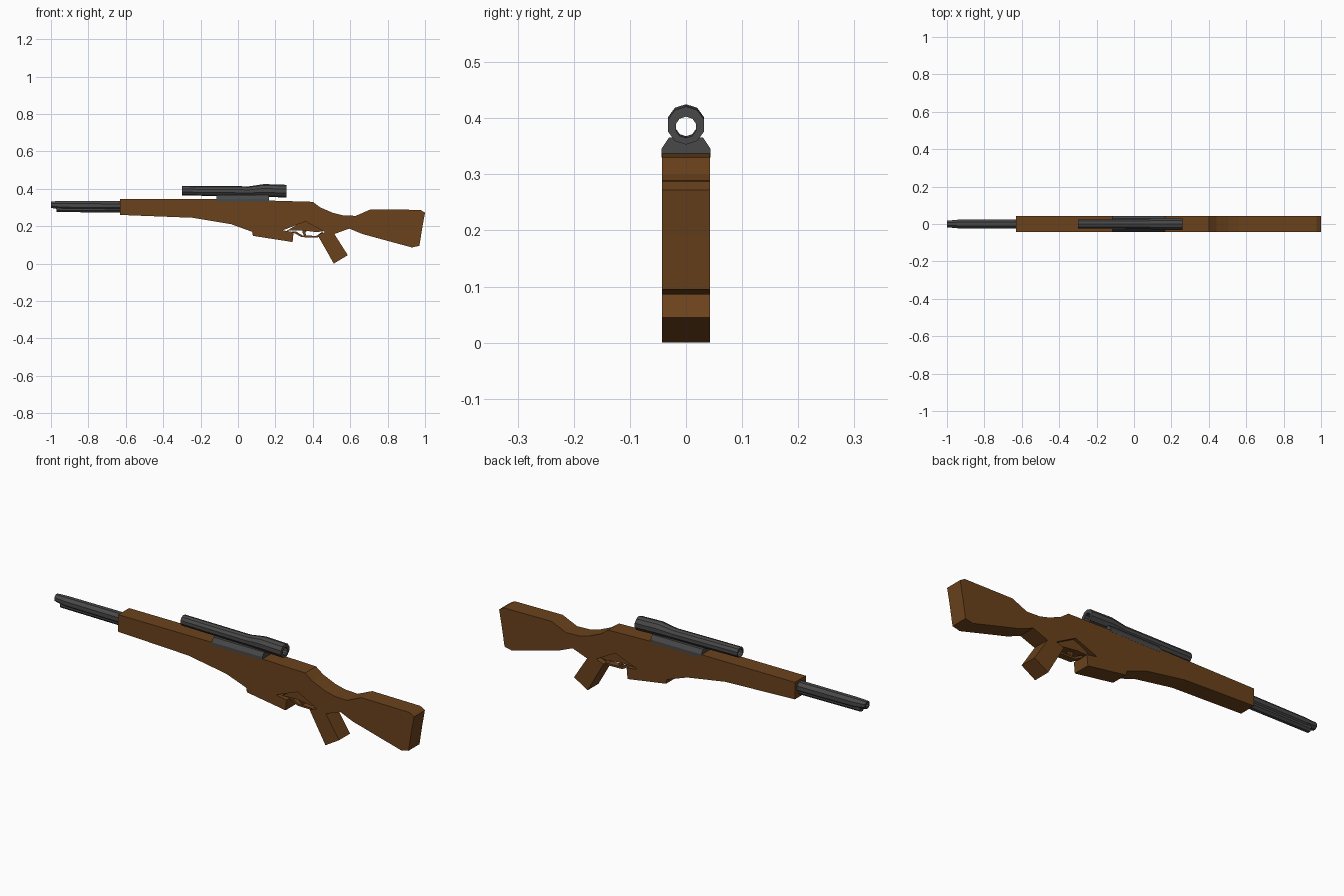
import bpy, bmesh
from math import sin, cos, pi

if "Cube" in bpy.data.objects:
    bpy.data.objects.remove(bpy.data.objects["Cube"])


def material(name, rgb):
    m = bpy.data.materials.new(name)
    m.diffuse_color = (*rgb, 1)
    m.use_nodes = True
    m.node_tree.nodes["Principled BSDF"].inputs["Base Color"].default_value = m.diffuse_color
    return m


WOOD = material("wood", (0.147, 0.055, 0.012))
STEEL = material("steel", (0.065, 0.065, 0.067))


def finish(name, bm, mat):
    bmesh.ops.recalc_face_normals(bm, faces=bm.faces)
    me = bpy.data.meshes.new(name)
    bm.to_mesh(me)
    bm.free()
    me.materials.append(mat)
    ob = bpy.data.objects.new(name, me)
    bpy.context.collection.objects.link(ob)
    return ob


def slab(name, outline, half, mat):
    """Side profile (x, z) extruded across y."""
    bm = bmesh.new()
    face = bm.faces.new([bm.verts.new((x, -half, z)) for x, z in outline])
    ext = bmesh.ops.extrude_face_region(bm, geom=[face])
    moved = [v for v in ext["geom"] if isinstance(v, bmesh.types.BMVert)]
    bmesh.ops.translate(bm, verts=moved, vec=(0, 2 * half, 0))
    bmesh.ops.triangulate(bm, faces=[f for f in bm.faces if len(f.verts) > 4])
    return finish(name, bm, mat)


def tube(name, rings, sides, mat, turn=pi / 2, loop=False):
    """Loft of rings (x, z, radius) along x; loop joins last ring to first."""
    bm = bmesh.new()
    loops = [[bm.verts.new((x, r * cos(turn + 2 * pi * i / sides),
                            z + r * sin(turn + 2 * pi * i / sides)))
              for i in range(sides)] for x, z, r in rings]
    pairs = list(zip(loops, loops[1:]))
    if loop:
        pairs.append((loops[-1], loops[0]))
    else:
        bm.faces.new(loops[0])
        bm.faces.new(loops[-1])
    for a, b in pairs:
        for i in range(sides):
            j = (i + 1) % sides
            bm.faces.new((a[i], a[j], b[j], b[i]))
    return finish(name, bm, mat)


# Wooden stock with magazine housing, pistol grip and butt
slab("stock", [
    (-0.63, 0.345), (-0.12, 0.345), (0.40, 0.33), (0.44, 0.30), (0.505, 0.272),
    (0.56, 0.258), (0.63, 0.255), (0.71, 0.29), (0.975, 0.287), (1.0, 0.272),
    (0.985, 0.19), (0.97, 0.095), (0.93, 0.086), (0.665, 0.158),
    (0.595, 0.187), (0.515, 0.158), (0.587, 0.045), (0.512, 0.0),
    (0.425, 0.153), (0.465, 0.168), (0.36, 0.225), (0.24, 0.178),
    (0.297, 0.168), (0.292, 0.115), (0.08, 0.148), (0.075, 0.17),
    (-0.035, 0.21), (-0.245, 0.245), (-0.63, 0.26)], 0.043, WOOD)

# Narrower web above the trigger
slab("trigger_web", [(0.26, 0.175), (0.36, 0.235), (0.47, 0.175),
                     (0.42, 0.168), (0.34, 0.178)], 0.028, WOOD)

# Trigger and guard strap
slab("trigger", [(0.345, 0.185), (0.375, 0.185), (0.36, 0.165),
                 (0.365, 0.148), (0.355, 0.148), (0.345, 0.165)], 0.008, WOOD)
slab("trigger_guard", [(0.285, 0.172), (0.31, 0.172), (0.345, 0.15),
                       (0.42, 0.148), (0.45, 0.17), (0.46, 0.16),
                       (0.425, 0.139), (0.34, 0.141)], 0.016, WOOD)

# Barrel with recessed muzzle, and the rod beneath
tube("barrel", [(-0.62, 0.309, 0.027), (-0.94, 0.311, 0.025), (-1.0, 0.315, 0.019),
                (-1.0, 0.315, 0.011), (-0.95, 0.315, 0.011)], 8, STEEL, pi / 8)
tube("under_barrel_tube", [(-0.62, 0.291, 0.02), (-0.97, 0.292, 0.018)],
     8, STEEL, pi / 8)

# Hollow scope tube, wider at the eyepiece
tube("scope", [(-0.30, 0.390, 0.026), (0.06, 0.386, 0.027), (0.14, 0.391, 0.034),
               (0.26, 0.387, 0.034), (0.26, 0.384, 0.019), (-0.30, 0.387, 0.019)],
     10, STEEL, loop=True)

# Scope mount: wedge narrowing upward from the stock
bm = bmesh.new()
rows = [[bm.verts.new((x, y, z)) for x in (-0.115, 0.165) for y in (-h, h)]
        for h, z in ((0.0435, 0.33), (0.0435, 0.346), (0.030, 0.366))]
for row in (rows[0], rows[-1]):
    bm.faces.new([row[i] for i in (0, 1, 3, 2)])
for lo, hi in zip(rows, rows[1:]):
    for i, j in ((0, 1), (1, 3), (3, 2), (2, 0)):
        bm.faces.new((lo[i], lo[j], hi[j], hi[i]))
finish("scope_mount", bm, STEEL)
